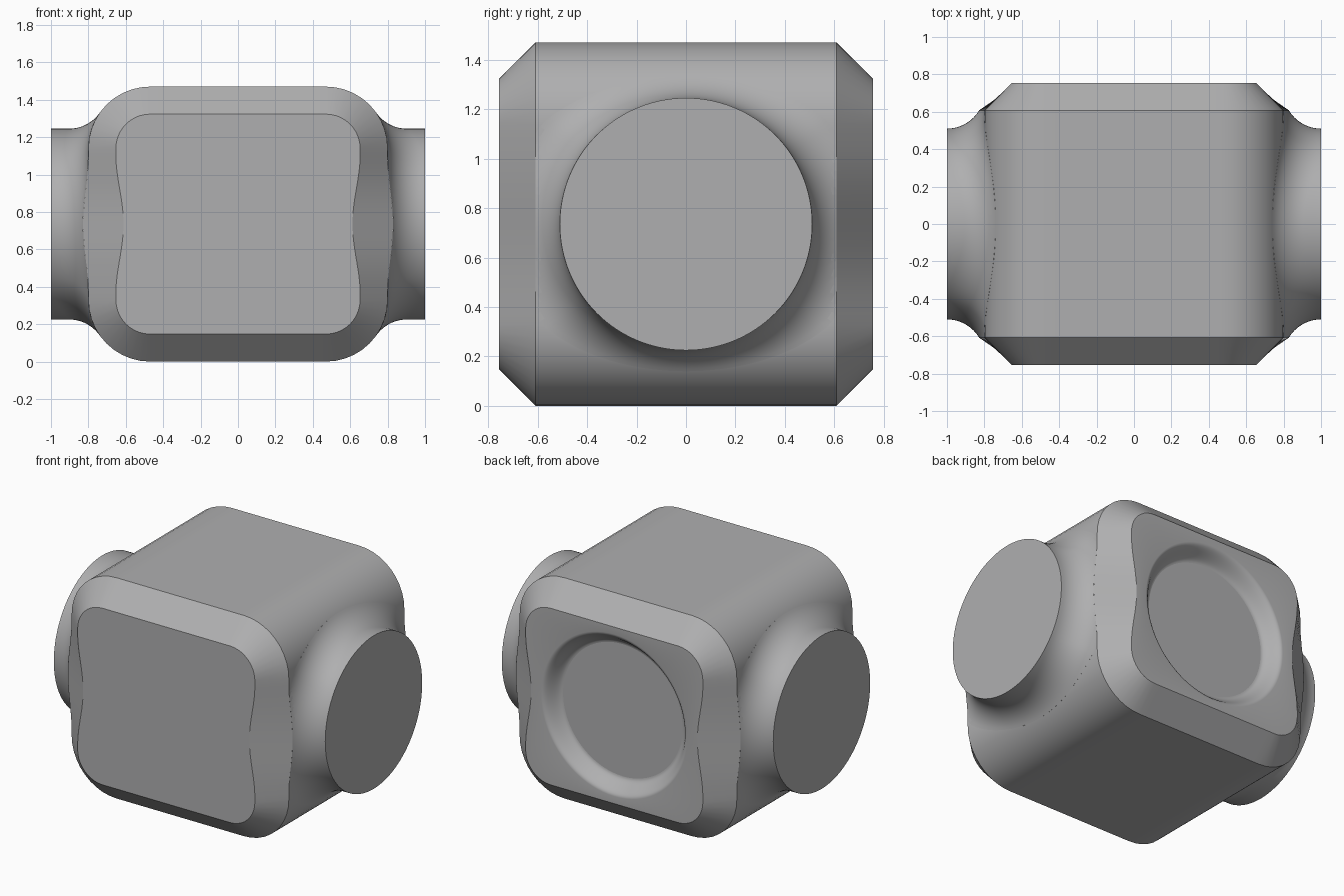
import bpy, bmesh
from math import sin, cos, pi, hypot, sqrt, atan2
from mathutils import Vector

cube = bpy.data.objects.get("Cube")
if cube:
    bpy.data.objects.remove(cube, do_unlink=True)

HX, HZ, ROUND = 0.8, 0.735, 0.33      # body section half sizes, corner radius
HY, INSET = 0.755, 0.147              # half depth, end chamfer
BOSS_R, FILLET = 0.51, 0.2            # side bosses and their blend radius
EDGE_Y = HY - INSET
CORE_X, CORE_Z = HX - ROUND, HZ - ROUND

grey = bpy.data.materials.new("plain grey")
grey.use_nodes = True
grey.diffuse_color = (0.43, 0.43, 0.435, 1)
shader = grey.node_tree.nodes["Principled BSDF"]
shader.inputs["Base Color"].default_value = grey.diffuse_color
shader.inputs["Roughness"].default_value = 0.6


def finish(name, bm):
    """Turn a bmesh into a smooth-shaded object with crisp edges."""
    bmesh.ops.recalc_face_normals(bm, faces=bm.faces)
    mesh = bpy.data.meshes.new(name)
    bm.to_mesh(mesh)
    bm.free()
    mesh.materials.append(grey)
    obj = bpy.data.objects.new(name, mesh)
    bpy.context.collection.objects.link(obj)
    obj.location.z = HZ
    bpy.ops.object.select_all(action='DESELECT')
    obj.select_set(True)
    bpy.context.view_layer.objects.active = obj
    bpy.ops.object.shade_smooth_by_angle(angle=pi / 6)
    for p in mesh.polygons:           # large end caps stay perfectly flat
        if len(p.vertices) > 4:
            p.use_smooth = False
    return obj


def loft(loops):
    """Skin closed loops of equal length and cap both ends."""
    bm = bmesh.new()
    rings = [[bm.verts.new(p) for p in loop] for loop in loops]
    for a, b in zip(rings, rings[1:]):
        for i in range(len(a)):
            j = (i + 1) % len(a)
            bm.faces.new((a[i], a[j], b[j], b[i]))
    bm.faces.new(rings[0])
    bm.faces.new(rings[-1])
    return bm


def bulge(z):
    """How far the boss blend lifts the side wall at the chamfer edge."""
    gap = max(0, BOSS_R + FILLET - hypot(EDGE_Y, z))
    return FILLET - sqrt(FILLET ** 2 - gap ** 2)


def outline(y, inset=0, swell=0):
    """Rounded rectangle section, its side walls swollen by the bulge."""
    r, steps, parts = ROUND - inset, 10, 20
    arcs = []
    for c, (sx, sz) in enumerate(((1, 1), (-1, 1), (-1, -1), (1, -1))):
        angles = [(c + k / steps) * pi / 2 for k in range(steps + 1)]
        arcs.append([Vector((sx * CORE_X + r * cos(a), y, sz * CORE_Z + r * sin(a)))
                     for a in angles])
    pts = []
    for c, arc in enumerate(arcs):
        nxt = arcs[(c + 1) % 4][0]
        pts += arc + [arc[-1].lerp(nxt, k / parts) for k in range(1, parts)]
    for p in pts:
        if abs(p.x) > CORE_X + r * 0.9:
            p.x += swell * bulge(p.z) * (1 if p.x > 0 else -1)
    return pts


# Body: chamfered front, straight middle, chamfered back with a dished recess
back = outline(HY, INSET, -1.45)
loops = [outline(-HY, INSET, -1.45), outline(-EDGE_Y, 0, 1), outline(-EDGE_Y + 0.003),
         outline(EDGE_Y - 0.003), outline(EDGE_Y, 0, 1), back]
RIM, SLOPE, DEPTH, STEPS = 0.54, 0.1, 0.09, 12
for k in range(STEPS + 1):
    t = k / STEPS
    radius = RIM - SLOPE * t
    y = HY - DEPTH * (1 - cos(pi * t)) / 2
    dirs = [atan2(p.z, p.x) for p in back]
    loops.append([Vector((radius * cos(a), y, radius * sin(a))) for a in dirs])
finish("body", loft(loops))

# Side boss: round stub whose foot blends into the body with a rolling fillet
SIDES, ARC = 128, 14
rings = [[] for _ in range(ARC + 3)]
for i in range(SIDES):
    a = 2 * pi * i / SIDES
    radial = Vector((0, cos(a), sin(a)))
    reach = BOSS_R + FILLET
    z = reach * sin(a)
    over = max(0, abs(z) - CORE_Z) * (1 if z > 0 else -1)
    cx = sqrt((ROUND + FILLET) ** 2 - over ** 2)
    centre = radial * reach + Vector((CORE_X + cx, 0, 0))
    normal = Vector((cx, 0, over)).normalized()
    rings[0].append(radial * BOSS_R + Vector((1, 0, 0)))
    for k in range(ARC + 1):
        d = radial.slerp(normal, k / ARC)
        rings[k + 1].append(centre - d * FILLET)
    rings[-1].append(radial * BOSS_R * 0.9 + Vector((CORE_X, 0, 0)))
bm = loft(rings)
bmesh.ops.remove_doubles(bm, verts=bm.verts, dist=0.0001)
for s in (1, -1):                     # trim the foot where the chamfers begin
    bmesh.ops.bisect_plane(bm, geom=bm.verts[:] + bm.edges[:] + bm.faces[:],
                           plane_co=(0, s * EDGE_Y, 0), plane_no=(0, s, 0),
                           clear_outer=True)
boss = finish("side_bosses", bm)
mirror = boss.modifiers.new("Mirror", 'MIRROR')
mirror.use_axis = (True, False, False)
